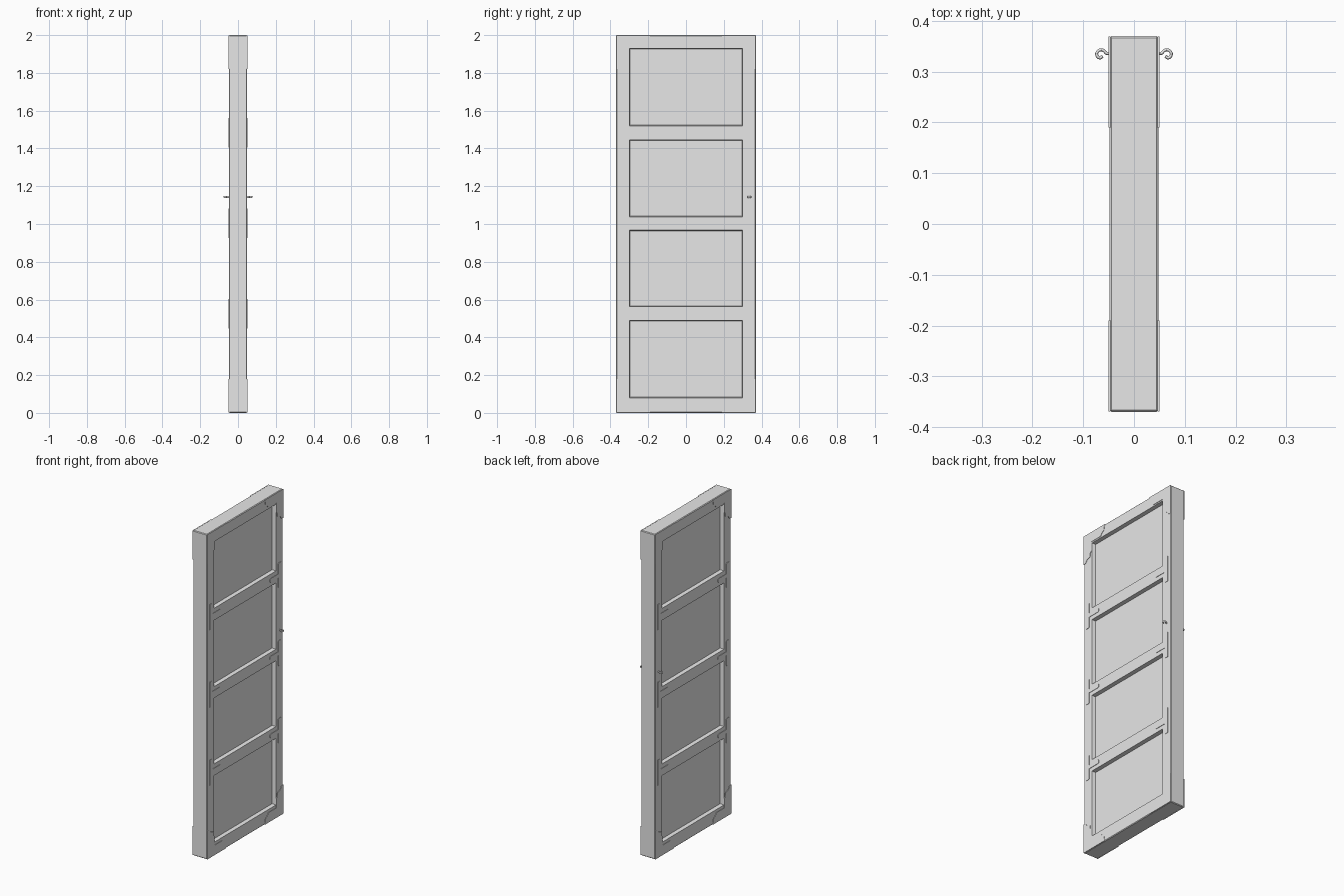
import bpy, bmesh
from mathutils import Vector

cube = bpy.data.objects.get("Cube")
if cube:
    bpy.data.objects.remove(cube, do_unlink=True)

HALF_X, HALF_Y, HEIGHT = 0.048, 0.37, 2.0
PLATE_X = 0.0505
OPEN_Y = 0.30
OPENINGS = [(0.08, 0.49), (0.562, 0.968), (1.038, 1.446), (1.52, 1.93)]
RAILS = [0.525, 1.004, 1.482]

grey = bpy.data.materials.new("plain grey")
grey.use_nodes = True
grey.diffuse_color = (0.8, 0.8, 0.8, 1)
grey.node_tree.nodes["Principled BSDF"].inputs["Base Color"].default_value = (0.8, 0.8, 0.8, 1)


def finish(bm, name):
    bmesh.ops.recalc_face_normals(bm, faces=bm.faces[:])
    mesh = bpy.data.meshes.new(name)
    bm.to_mesh(mesh)
    bm.free()
    mesh.materials.append(grey)
    obj = bpy.data.objects.new(name, mesh)
    bpy.context.collection.objects.link(obj)
    return obj


# Door body: chamfered slab with four recessed panels on each face
bm = bmesh.new()
bmesh.ops.create_cube(bm, size=1)
for v in bm.verts:
    v.co = Vector((v.co.x * 2 * HALF_X, v.co.y * 2 * HALF_Y, (v.co.z + 0.5) * HEIGHT))
bmesh.ops.bevel(bm, geom=bm.edges[:], offset=0.004, segments=1, affect='EDGES')


def slice_body(co, normal):
    geom = bm.verts[:] + bm.edges[:] + bm.faces[:]
    bmesh.ops.bisect_plane(bm, geom=geom, plane_co=co, plane_no=normal)


for y in (-OPEN_Y, OPEN_Y):
    slice_body((0, y, 0), (0, 1, 0))
for opening in OPENINGS:
    for z in opening:
        slice_body((0, 0, z), (0, 0, 1))
bm.normal_update()


def is_panel(face):
    c = face.calc_center_median()
    return (abs(face.normal.x) > 0.9 and abs(c.y) < OPEN_Y
            and any(lo < c.z < hi for lo, hi in OPENINGS))


panels = [f for f in bm.faces if is_panel(f)]
bmesh.ops.inset_individual(bm, faces=panels, thickness=0.006, depth=-0.022)
finish(bm, "door_body")


# Thin metal plates: an outline in y and z, raised from the door face
def plate(name, outline, side_x, side_y):
    bm = bmesh.new()
    base = HALF_X - 0.002
    verts = [bm.verts.new((side_x * base, side_y * y, z)) for y, z in outline]
    face = bm.faces.new(verts)
    out = bmesh.ops.extrude_face_region(bm, geom=[face])
    moved = [g for g in out["geom"] if isinstance(g, bmesh.types.BMVert)]
    bmesh.ops.translate(bm, verts=moved, vec=(side_x * (PLATE_X - base), 0, 0))
    finish(bm, name)


# Corner bracket with a stepped inner edge
corner = [(0.369, 1.999), (0.19, 1.999), (0.197, 1.965), (0.212, 1.955), (0.225, 1.938),
          (0.303, 1.938), (0.303, 1.88), (0.313, 1.868), (0.313, 1.85),
          (0.34, 1.84), (0.35, 1.825), (0.369, 1.82)]


# Tee bracket with notched tips, centred on a rail
def tee(z):
    outer, inner, tip, h, w = 0.346, 0.321, 0.24, 0.078, 0.012
    upper = [(tip, 0.006), (tip + 0.006, w), (inner, w), (inner, h - 0.006),
             (inner + 0.006, h), (outer, h)]
    return [(y, z + d) for y, d in upper] + [(y, z - d) for y, d in reversed(upper)]


for sx, x_name in ((1, "left"), (-1, "right")):
    for sy, y_name in ((1, "back"), (-1, "front")):
        plate(f"top_corner_{x_name}_{y_name}", corner, sx, sy)
        plate(f"bottom_corner_{x_name}_{y_name}", [(y, HEIGHT - z) for y, z in corner], sx, sy)
        for i, z in enumerate(RAILS):
            plate(f"rail_bracket_{i + 1}_{x_name}_{y_name}", tee(z), sx, sy)

# Curled handles, one on each face
curl = [(0.046, 0.337), (0.054, 0.336), (0.059, 0.341), (0.065, 0.343), (0.072, 0.339),
        (0.073, 0.332), (0.067, 0.327), (0.062, 0.331)]
for sx, x_name in ((1, "left"), (-1, "right")):
    curve = bpy.data.curves.new(f"handle_{x_name}", 'CURVE')
    curve.dimensions = '3D'
    curve.bevel_depth = 0.003
    curve.bevel_resolution = 2
    curve.use_fill_caps = True
    spline = curve.splines.new('BEZIER')
    spline.bezier_points.add(len(curl) - 1)
    for p, (x, y) in zip(spline.bezier_points, curl):
        p.co = (sx * x, y, 0)
        p.handle_left_type = p.handle_right_type = 'AUTO'
    spline.resolution_u = 4
    curve.materials.append(grey)
    handle = bpy.data.objects.new(f"handle_{x_name}", curve)
    handle.location.z = 1.143
    handle.scale.z = 1.8
    bpy.context.collection.objects.link(handle)
